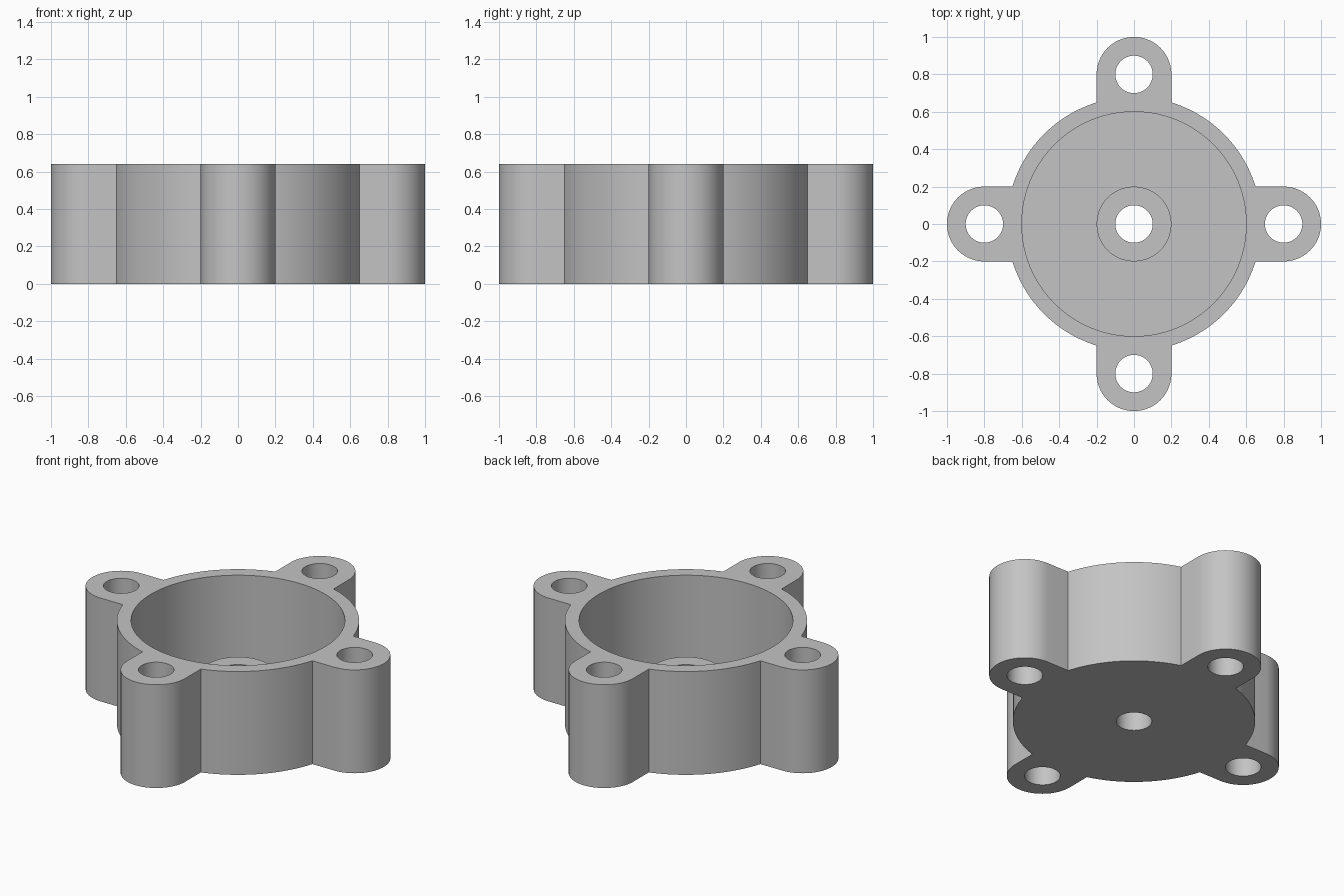
import bpy
import bmesh
from math import sin, cos, pi, asin, radians

HEIGHT, BODY_R, CAVITY_R, FLOOR = 0.64, 0.68, 0.60, 0.08
LUG_R, LUG_DIST, HOLE_R = 0.20, 0.80, 0.10
BOSS_R, BOSS_TOP = 0.20, 0.32

old = bpy.data.objects.get("Cube")
if old:
    bpy.data.objects.remove(old, do_unlink=True)

grey = bpy.data.materials.new("light_grey")
grey.use_nodes = True
grey.diffuse_color = (0.55, 0.55, 0.55, 1)
grey.node_tree.nodes["Principled BSDF"].inputs["Base Color"].default_value = grey.diffuse_color


def arc(cx, cy, r, start, end, steps):
    angles = [start + (end - start) * i / steps for i in range(steps + 1)]
    return [(cx + r * cos(a), cy + r * sin(a)) for a in angles]


def prism(name, outline, z0, z1):
    """Extrude a closed outline straight up from z0 to z1."""
    bm = bmesh.new()
    face = bm.faces.new([bm.verts.new((x, y, z0)) for x, y in outline])
    top = bmesh.ops.extrude_face_region(bm, geom=[face])["geom"]
    verts = [v for v in top if isinstance(v, bmesh.types.BMVert)]
    bmesh.ops.translate(bm, verts=verts, vec=(0, 0, z1 - z0))
    bmesh.ops.recalc_face_normals(bm, faces=bm.faces)
    mesh = bpy.data.meshes.new(name)
    bm.to_mesh(mesh)
    bm.free()
    mesh.materials.append(grey)
    obj = bpy.data.objects.new(name, mesh)
    bpy.context.collection.objects.link(obj)
    return obj


def cylinder(name, x, y, r, z0, z1, steps=96):
    return prism(name, arc(x, y, r, 0, 2 * pi, steps)[:-1], z0, z1)


def combine(target, tool, operation):
    """Apply a boolean and discard the tool object."""
    tool.hide_render = True
    mod = target.modifiers.new(tool.name, 'BOOLEAN')
    mod.operation, mod.object, mod.solver = operation, tool, 'EXACT'
    graph = bpy.context.evaluated_depsgraph_get()
    result = bpy.data.meshes.new_from_object(target.evaluated_get(graph))
    target.modifiers.clear()
    target.data = result
    bpy.data.objects.remove(tool, do_unlink=True)


# Round body outline with four rounded lugs
half = asin(LUG_R / BODY_R)
outline = []
for k in range(4):
    a = k * pi / 2
    cx, cy = LUG_DIST * cos(a), LUG_DIST * sin(a)
    outline += arc(cx, cy, LUG_R, a - pi / 2, a + pi / 2, 40)
    outline += arc(0, 0, BODY_R, a + half, a + pi / 2 - half, 24)
housing = prism("flanged_housing", outline, 0, HEIGHT)

# Open cavity and the central boss standing on its floor
combine(housing, cylinder("cavity_cutter", 0, 0, CAVITY_R, FLOOR, HEIGHT + 0.1, 128), 'DIFFERENCE')
combine(housing, cylinder("centre_boss", 0, 0, BOSS_R, FLOOR / 2, BOSS_TOP), 'UNION')

# Through holes in the boss and the lugs
centres = [(0, 0)] + [(LUG_DIST * cos(k * pi / 2), LUG_DIST * sin(k * pi / 2)) for k in range(4)]
for x, y in centres:
    combine(housing, cylinder("hole_cutter", x, y, HOLE_R, -0.1, HEIGHT + 0.1, 64), 'DIFFERENCE')

# Smooth round walls, crisp edges
bpy.ops.object.select_all(action='DESELECT')
housing.select_set(True)
bpy.context.view_layer.objects.active = housing
bpy.ops.object.shade_smooth_by_angle(angle=radians(30))
